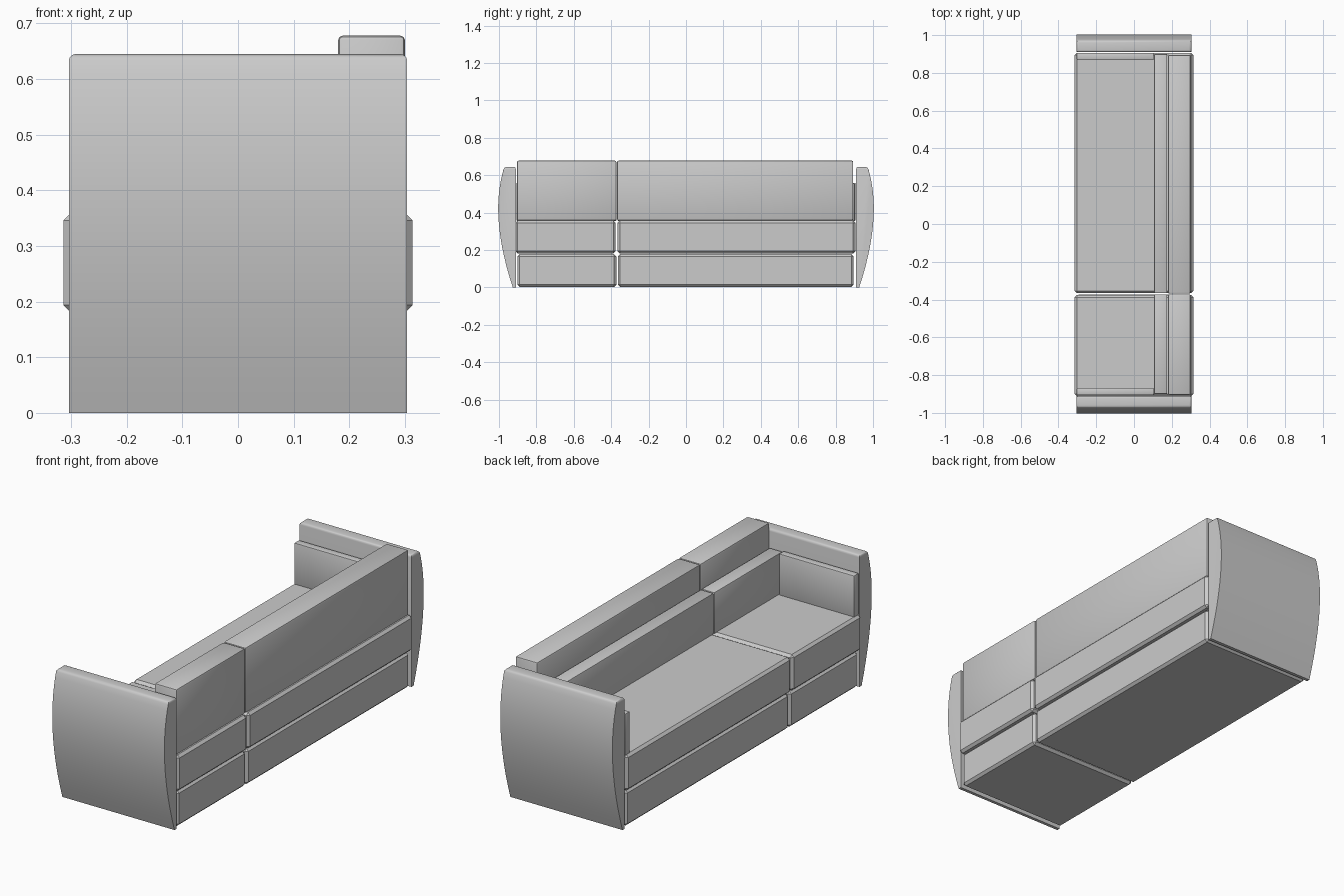
import bpy
import bmesh
import math

cube = bpy.data.objects.get("Cube")
if cube:
    bpy.data.objects.remove(cube, do_unlink=True)

# One upholstery colour
fabric = bpy.data.materials.new("grey fabric")
fabric.use_nodes = True
GREY = (0.6, 0.6, 0.6, 1.0)
fabric.diffuse_color = GREY
fabric.node_tree.nodes["Principled BSDF"].inputs["Base Color"].default_value = GREY


def finish(name, bm):
    bmesh.ops.recalc_face_normals(bm, faces=bm.faces[:])
    mesh = bpy.data.meshes.new(name)
    bm.to_mesh(mesh)
    bm.free()
    mesh.materials.append(fabric)
    obj = bpy.data.objects.new(name, mesh)
    bpy.context.collection.objects.link(obj)
    return obj


def block(name, xs, ys, zs, bevel, segments=1):
    """Box between the given limits with bevelled edges."""
    bm = bmesh.new()
    bmesh.ops.create_cube(bm, size=1)
    for v in bm.verts:
        v.co = [lim[0] if c < 0 else lim[1] for c, lim in zip(v.co, (xs, ys, zs))]
    bmesh.ops.bevel(bm, geom=bm.edges[:], offset=bevel, segments=segments,
                    profile=0.5, affect='EDGES')
    return finish(name, bm)


def smooth(obj, degrees):
    bpy.ops.object.select_all(action='DESELECT')
    obj.select_set(True)
    bpy.context.view_layer.objects.active = obj
    bpy.ops.object.shade_smooth_by_angle(angle=math.radians(degrees))


# Two sofa sections, short and long: base, seat, backrest and back cushion
sections = {
    "short": ((-0.901, -0.372), (-0.912, -0.376), (-0.904, -0.372), (-0.90, -0.372)),
    "long": ((-0.364, 0.896), (-0.366, 0.906), (-0.369, 0.894), (-0.366, 0.90)),
}
for label, (base_y, seat_y, back_y, cushion_y) in sections.items():
    block(label + "_base", (-0.303, 0.303), base_y, (0.003, 0.178), 0.012)
    block(label + "_seat", (-0.314, 0.314), seat_y, (0.182, 0.358), 0.012)
    smooth(block(label + "_backrest", (0.18, 0.30), back_y, (0.358, 0.678), 0.008, 2), 40)
    smooth(block(label + "_back_cushion", (0.106, 0.176), cushion_y, (0.355, 0.558), 0.005, 2), 40)

# Curved arm panels and the thin pads inside them
TOP = 0.645
for side, sign in (("left", 1), ("right", -1)):
    # Cross-section (y, z): flat inner face, bowed outer face
    outline = [(0.91, 0.0), (0.926, 0.0)]
    p0, p1, p2 = (0.926, 0.0), (1.055, 0.39), (0.971, TOP)
    for i in range(1, 15):
        t = i / 14
        outline.append(tuple((1 - t) ** 2 * a + 2 * t * (1 - t) * b + t * t * c
                             for a, b, c in zip(p0, p1, p2)))
    outline.append((0.91, TOP))
    bm = bmesh.new()
    face = bm.faces.new([bm.verts.new((-0.304, sign * y, z)) for y, z in outline])
    moved = bmesh.ops.extrude_face_region(bm, geom=[face])["geom"]
    bmesh.ops.translate(bm, vec=(0.608, 0, 0),
                        verts=[g for g in moved if isinstance(g, bmesh.types.BMVert)])
    rim = [e for e in bm.edges if all(v.co.z > TOP - 0.001 for v in e.verts)]
    bmesh.ops.bevel(bm, geom=rim, offset=0.012, segments=3, profile=0.5, affect='EDGES')
    smooth(finish(side + "_arm", bm), 35)

    pad_y = sorted((sign * 0.868, sign * 0.906))
    smooth(block(side + "_arm_pad", (-0.304, 0.104), pad_y, (0.355, 0.56), 0.005, 2), 40)
